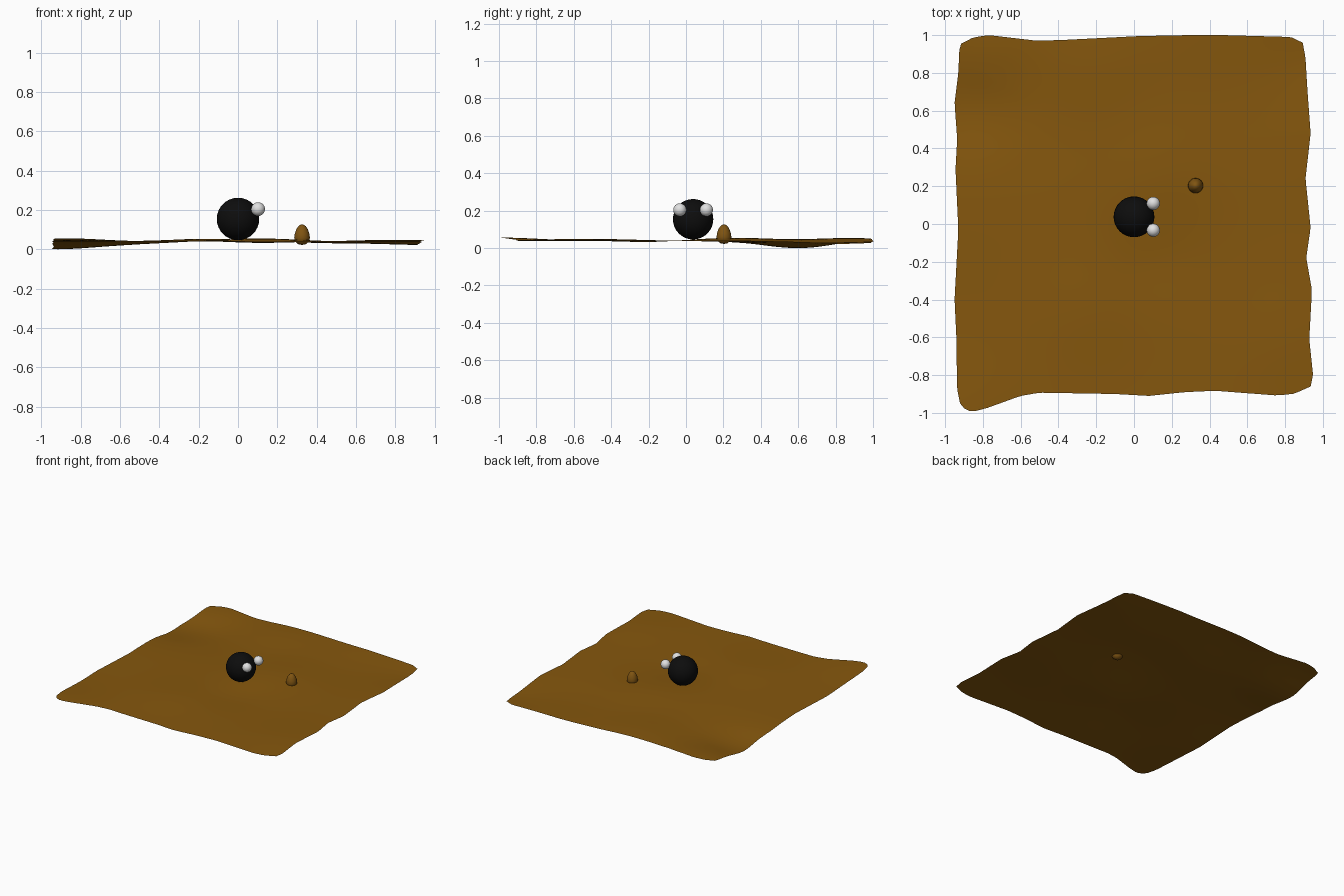
import bpy, bmesh, math
from mathutils import Vector

if "Cube" in bpy.data.objects:
    bpy.data.objects.remove(bpy.data.objects["Cube"])


def material(name, rgb):
    m = bpy.data.materials.new(name)
    m.diffuse_color = (*rgb, 1)
    m.use_nodes = True
    m.node_tree.nodes["Principled BSDF"].inputs["Base Color"].default_value = m.diffuse_color
    return m


BROWN = material("earth brown", (0.235, 0.095, 0.004))
NUT = material("nut brown", (0.215, 0.09, 0.006))
BLACK = material("black", (0.004, 0.004, 0.004))
WHITE = material("white", (0.75, 0.75, 0.75))


def finish(name, bm, mat):
    me = bpy.data.meshes.new(name)
    bm.to_mesh(me)
    bm.free()
    me.materials.append(mat)
    for p in me.polygons:
        p.use_smooth = True
    ob = bpy.data.objects.new(name, me)
    bpy.context.collection.objects.link(ob)
    return ob


def ball(name, loc, r, mat):
    bm = bmesh.new()
    bmesh.ops.create_uvsphere(bm, u_segments=32, v_segments=16, radius=r)
    bmesh.ops.translate(bm, verts=bm.verts, vec=loc)
    return finish(name, bm, mat)


def resample(pts, n):
    """Evenly spaced points along a polyline."""
    pts = [Vector(p) for p in pts]
    lens = [(b - a).length for a, b in zip(pts, pts[1:])]
    total, out = sum(lens), []
    for k in range(n + 1):
        d, i = total * k / n, 0
        while i < len(lens) - 1 and d > lens[i]:
            d -= lens[i]
            i += 1
        out.append(pts[i].lerp(pts[i + 1], min(1, d / lens[i])))
    return out


# Ground sheet: wavering outline, filled by blending its four edges
BL, BR, TR, TL = (-0.90, -0.975), (0.935, -0.86), (0.893, 0.96), (-0.915, 0.955)
N = 56
bottom = resample([BL, (-0.86, -0.995), (-0.78, -0.975), (-0.60, -0.91), (-0.50, -0.893),
                   (-0.10, -0.90), (0.08, -0.91), (0.27, -0.89), (0.43, -0.883),
                   (0.76, -0.908), (0.85, -0.898), BR], N)
top = resample([TL, (-0.85, 0.988), (-0.77, 1.0), (-0.53, 0.972), (-0.40, 0.973),
                (0.03, 0.995), (0.40, 1.002), (0.83, 0.99), TR], N)
left = resample([BL, (-0.92, -0.955), (-0.937, -0.87), (-0.94, -0.61), (-0.95, -0.40),
                 (-0.93, -0.03), (-0.945, 0.29), (-0.936, 0.45), (-0.95, 0.64),
                 (-0.93, 0.80), (-0.925, 0.92), TL], N)
right = resample([BR, (0.948, -0.80), (0.928, -0.61), (0.942, -0.35), (0.912, -0.18),
                  (0.935, -0.02), (0.908, 0.24), (0.935, 0.48), (0.918, 0.71),
                  (0.908, 0.88), TR], N)

# gentle hills and dips: x, y, height, spread
WAVES = [(0.12, 0.27, 0.017, 0.22), (-0.95, 0.62, -0.030, 0.20), (-0.90, -1.0, 0.018, 0.22),
         (-0.55, 0.60, -0.014, 0.25), (-0.78, 0.90, 0.014, 0.15), (-0.20, 0.85, 0.018, 0.22),
         (0.80, -0.60, 0.010, 0.22), (0.92, 0.85, -0.014, 0.18), (0.10, -0.20, -0.008, 0.15),
         (-0.25, -0.45, 0.010, 0.20), (0.50, 0.65, -0.008, 0.22)]


def height(x, y):
    return 0.038 + sum(h * math.exp(-((x - a) ** 2 + (y - b) ** 2) / (2 * s * s))
                       for a, b, h, s in WAVES)


bm = bmesh.new()
grid = []
for j in range(N + 1):
    v, row = j / N, []
    for i in range(N + 1):
        u = i / N
        p = (bottom[i] * (1 - v) + top[i] * v + left[j] * (1 - u) + right[j] * u
             - Vector(BL) * (1 - u) * (1 - v) - Vector(BR) * u * (1 - v)
             - Vector(TL) * (1 - u) * v - Vector(TR) * u * v)
        row.append(bm.verts.new((p.x, p.y, height(p.x, p.y))))
    grid.append(row)
low = min(v.co.z for v in bm.verts)
for v in bm.verts:  # lowest dip rests on the floor
    if v.co.z < 0.025:
        v.co.z = 0.025 * (v.co.z - low) / (0.025 - low)
for j in range(N):
    for i in range(N):
        bm.faces.new((grid[j][i], grid[j][i + 1], grid[j + 1][i + 1], grid[j + 1][i]))
finish("ground_sheet", bm, BROWN)

# Round body with two eyes
ball("body", (0, 0.038, 0.154), 0.108, BLACK)
for side, name in ((-1, "eye_front"), (1, "eye_back")):
    ball(name, (0.102, 0.038 + side * 0.071, 0.204), 0.035, WHITE)

# Nut: lathed bullet profile, its base sunk into the sheet
profile = [(0, 0.022), (0.020, 0.026), (0.035, 0.040), (0.040, 0.058), (0.037, 0.079),
           (0.030, 0.100), (0.020, 0.116), (0.010, 0.124), (0, 0.127)]
bm = bmesh.new()
vs = [bm.verts.new((r, 0, z)) for r, z in profile]
es = [bm.edges.new(e) for e in zip(vs, vs[1:])]
bmesh.ops.spin(bm, geom=vs + es, cent=(0, 0, 0), axis=(0, 0, 1), angle=math.tau,
               steps=24, use_merge=True)
bmesh.ops.remove_doubles(bm, verts=bm.verts, dist=0.0005)
bmesh.ops.recalc_face_normals(bm, faces=bm.faces)
bmesh.ops.translate(bm, verts=bm.verts, vec=(0.326, 0.203, 0))
finish("nut", bm, NUT)
